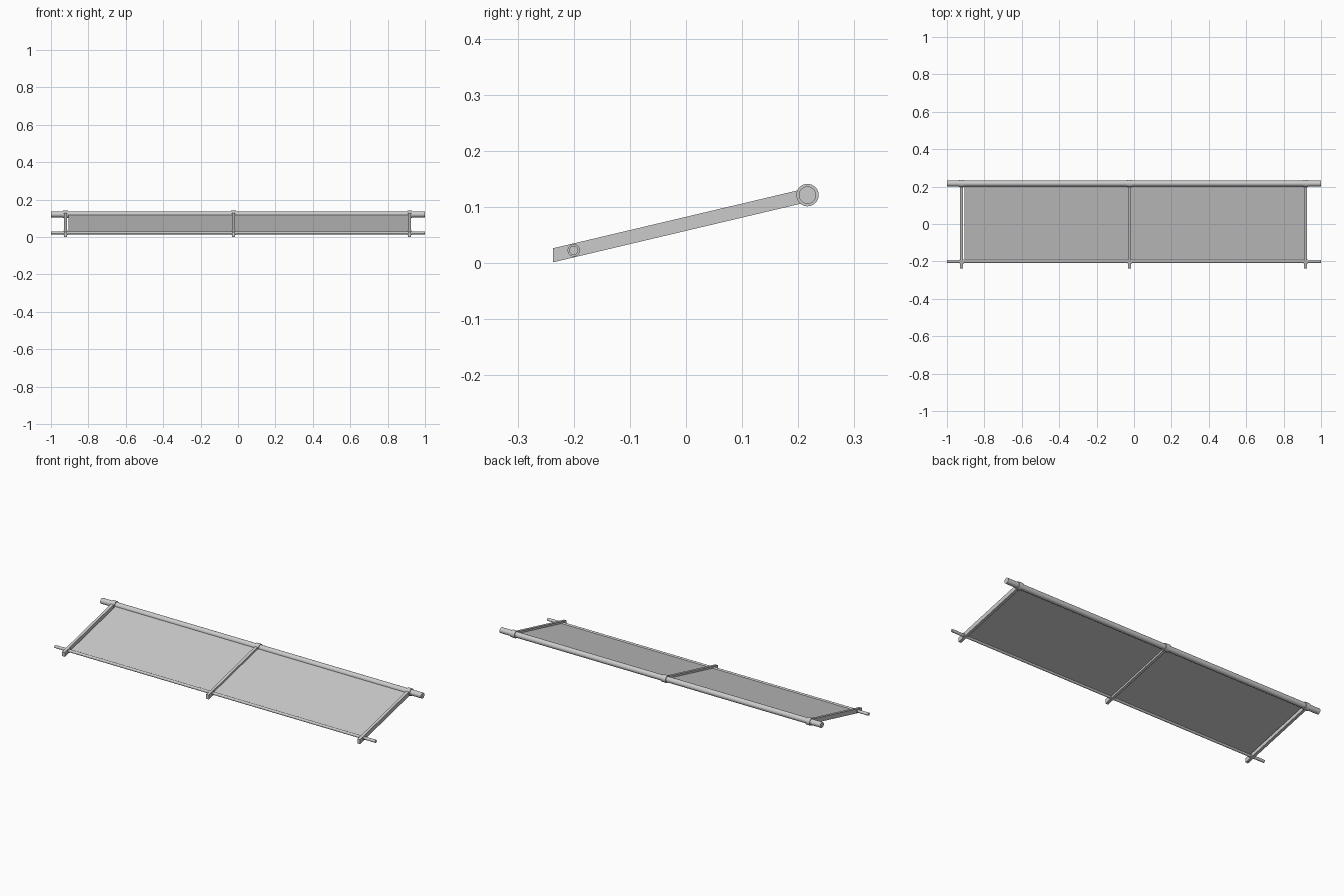
import bpy, bmesh
from math import radians

if "Cube" in bpy.data.objects:
    bpy.data.objects.remove(bpy.data.objects["Cube"])

FRONT = (-0.2, 0.0225)   # front rod axis (y, z)
BACK = (0.2165, 0.121)   # back rod axis (y, z)
SLOPE = (BACK[1] - FRONT[1]) / (BACK[0] - FRONT[0])
ARMS = {"left": -0.922, "middle": -0.024, "right": 0.918}


def height(y):
    return FRONT[1] + (y - FRONT[0]) * SLOPE


def cylinder(name, x, axis, radius, length):
    bpy.ops.mesh.primitive_cylinder_add(vertices=32, radius=radius, depth=length,
                                        location=(x, axis[0], axis[1]),
                                        rotation=(0, radians(90), 0))
    ob = bpy.context.object
    ob.name = name
    bpy.ops.object.shade_smooth_by_angle(angle=radians(40))
    return ob


def sloped_slab(name, x0, x1, y0, y1, half):
    """Slab following the slope between the rods, with vertical end cuts."""
    bm = bmesh.new()
    profile = [(y0, height(y0) - half), (y1, height(y1) - half),
               (y1, height(y1) + half), (y0, height(y0) + half)]
    face = bm.faces.new([bm.verts.new((x0, y, z)) for y, z in profile])
    ext = bmesh.ops.extrude_face_region(bm, geom=[face])
    moved = [v for v in ext["geom"] if isinstance(v, bmesh.types.BMVert)]
    bmesh.ops.translate(bm, verts=moved, vec=(x1 - x0, 0, 0))
    bmesh.ops.recalc_face_normals(bm, faces=bm.faces)
    mesh = bpy.data.meshes.new(name)
    bm.to_mesh(mesh)
    bm.free()
    ob = bpy.data.objects.new(name, mesh)
    bpy.context.collection.objects.link(ob)
    return ob


# Long rods
cylinder("back_rod", 0, BACK, 0.0155, 2.0)
cylinder("front_rod", 0, FRONT, 0.008, 2.0)

# Sloping arms with a collar around each rod
for side, x in ARMS.items():
    sloped_slab(side + "_arm", x - 0.008, x + 0.008, -0.237, 0.205, 0.0125)
    cylinder(side + "_back_collar", x, BACK, 0.02, 0.026)
    cylinder(side + "_front_collar", x, FRONT, 0.011, 0.024)

# Thin fabric sheet stretched between the rods
sloped_slab("fabric_sheet", -0.906, 0.924, FRONT[0], 0.21, 0.0015)
